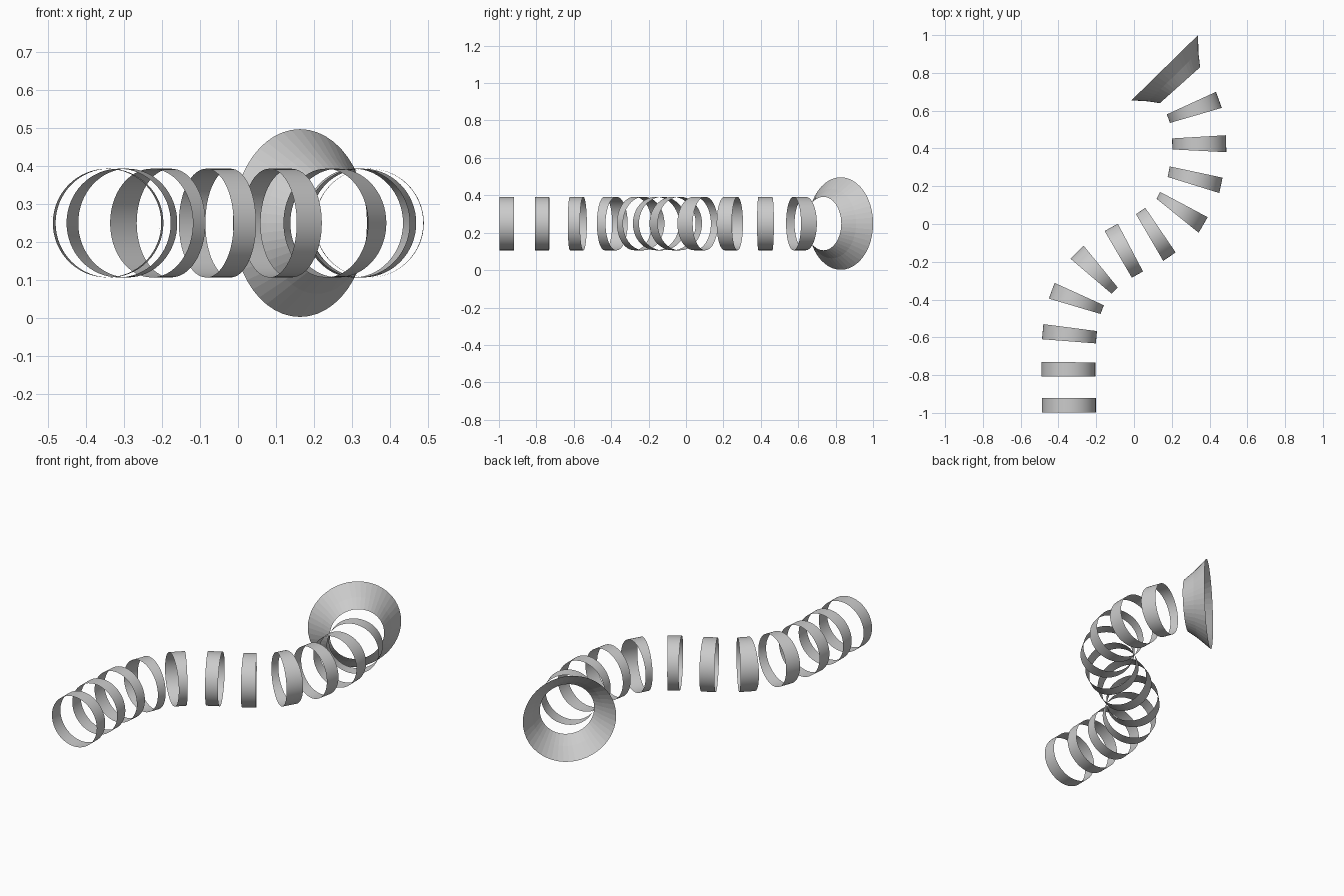
import bpy, bmesh
from math import cos, sin, pi
from mathutils import Vector

if "Cube" in bpy.data.objects:
    bpy.data.objects.remove(bpy.data.objects["Cube"])

AXIS_Z = 0.249
R_HOOP = 0.143
R_MOUTH = 0.247
SEGS = 64


def loop(bm, left, right, radius, segs):
    """Upright circle whose horizontal diameter runs along left-right."""
    a, b = Vector((*left, AXIS_Z)), Vector((*right, AXIS_Z))
    mid, h = (a + b) / 2, (b - a).normalized() * radius
    return [bm.verts.new(mid + h * cos(2 * pi * i / segs)
                         + Vector((0, 0, radius * sin(2 * pi * i / segs))))
            for i in range(segs)]


def band(name, sections, segs=SEGS, smooth=True):
    """Open tube through a list of (left, right, radius) sections."""
    bm = bmesh.new()
    loops = [loop(bm, *s, segs) for s in sections]
    for p, q in zip(loops, loops[1:]):
        for i in range(segs):
            j = (i + 1) % segs
            f = bm.faces.new((p[i], p[j], q[j], q[i]))
            f.smooth = smooth
    bm.normal_update()
    me = bpy.data.meshes.new(name)
    bm.to_mesh(me)
    bm.free()
    ob = bpy.data.objects.new(name, me)
    bpy.context.collection.objects.link(ob)
    return ob


# Hoops along the S-shaped tunnel: near edge (left, right), far edge (left, right)
hoops = [
    ((-.488, -.997), (-.202, -.997), (-.488, -.92), (-.202, -.92)),
    ((-.492, -.807), (-.204, -.807), (-.492, -.73), (-.204, -.733)),
    ((-.487, -.61), (-.202, -.632), (-.48, -.53), (-.196, -.567)),
    ((-.45, -.395), (-.178, -.476), (-.42, -.312), (-.16, -.43)),
    ((-.335, -.185), (-.12, -.368), (-.265, -.117), (-.087, -.335)),
    ((-.155, -.038), (-.012, -.283), (-.085, 0), (.047, -.25)),
    ((.01, .053), (.155, -.196), (.06, .085), (.22, -.15)),
    ((.115, .137), (.347, -.05), (.138, .17), (.39, .036)),
    ((.175, .25), (.455, .163), (.188, .305), (.47, .245)),
    ((.202, .395), (.49, .38), (.202, .453), (.487, .47)),
    ((.19, .535), (.465, .615), (.173, .58), (.435, .70)),
]
for n, (a, b, c, d) in enumerate(hoops, 1):
    band(f"tunnel_hoop_{n:02d}", [(a, b, R_HOOP), (c, d, R_HOOP)])

# Flared mouth at the far end, slightly concave
band("flared_mouth", [
    ((.137, .64), (.350, .83), R_HOOP),
    ((.077, .651), (.339, .908), R_HOOP + .043),
    ((-.011, .657), (.337, .998), R_MOUTH),
], segs=48, smooth=False)
